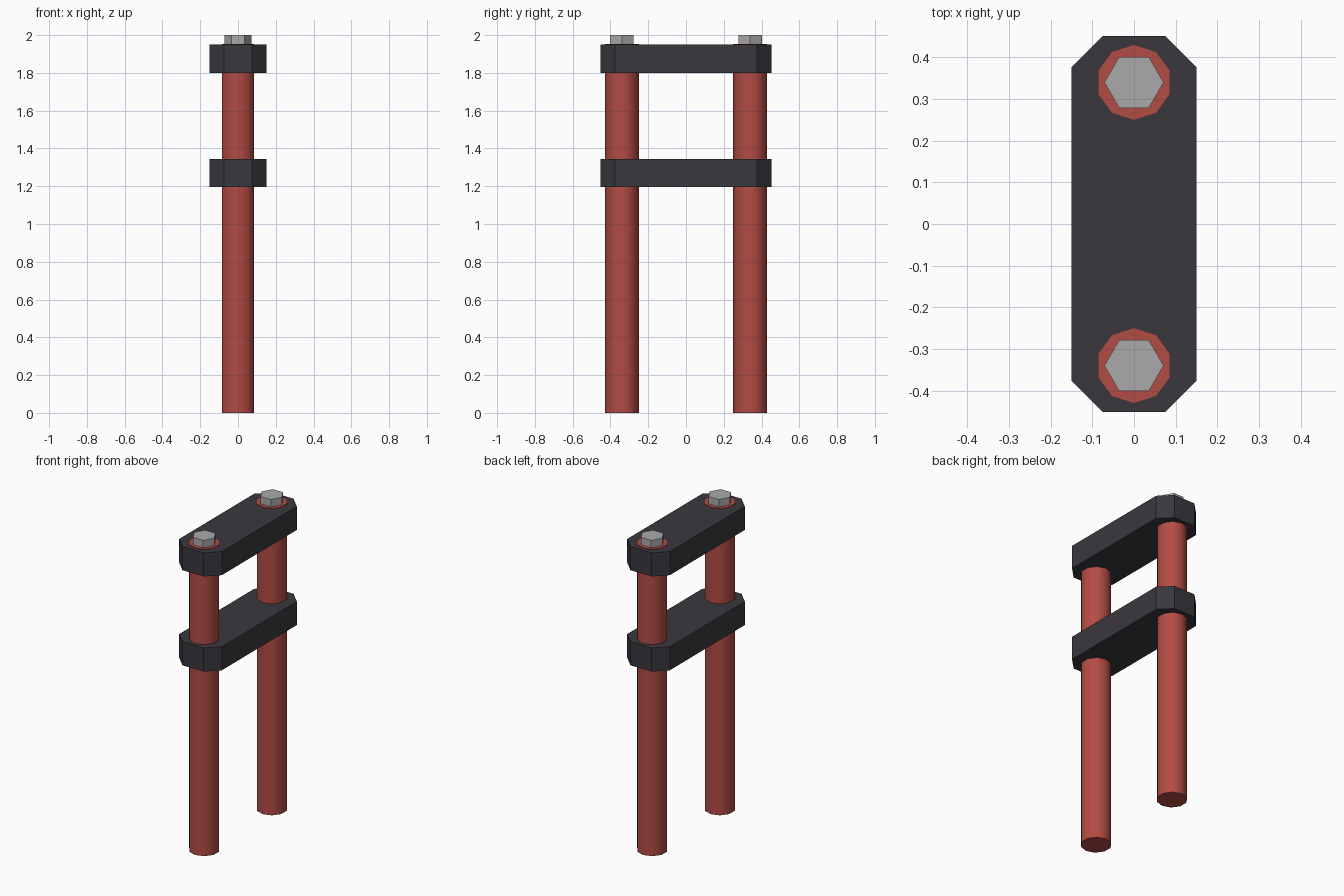
import bpy, bmesh, math

if "Cube" in bpy.data.objects:
    bpy.data.objects.remove(bpy.data.objects["Cube"])


def material(name, rgb):
    m = bpy.data.materials.new(name)
    m.diffuse_color = (*rgb, 1.0)
    m.use_nodes = True
    m.node_tree.nodes["Principled BSDF"].inputs["Base Color"].default_value = m.diffuse_color
    return m


red = material("tube_red", (0.45, 0.07, 0.058))
dark = material("clamp_charcoal", (0.042, 0.039, 0.047))
steel = material("bolt_grey", (0.40, 0.40, 0.40))


def cylinder(name, sides, radius, y, z0, z1, mat, turn=0.0, smooth=False):
    bpy.ops.mesh.primitive_cylinder_add(
        vertices=sides, radius=radius, depth=z1 - z0,
        location=(0, y, (z0 + z1) / 2), rotation=(0, 0, turn))
    ob = bpy.context.object
    ob.name = name
    ob.data.materials.append(mat)
    if smooth:
        bpy.ops.object.shade_smooth_by_angle(angle=math.radians(40))
    return ob


def clamp(name, z0, z1):
    # Octagonal plate: a rectangle with its four corners cut at 45 degrees
    w, l, c = 0.15, 0.4515, 0.075
    outline = [(w - c, -l), (w, c - l), (w, l - c), (w - c, l),
               (c - w, l), (-w, l - c), (-w, c - l), (c - w, -l)]
    bm = bmesh.new()
    base = bm.faces.new([bm.verts.new((x, y, z0)) for x, y in outline])
    top = bmesh.ops.extrude_face_region(bm, geom=[base])["geom"]
    bmesh.ops.translate(bm, vec=(0, 0, z1 - z0),
                        verts=[v for v in top if isinstance(v, bmesh.types.BMVert)])
    bmesh.ops.recalc_face_normals(bm, faces=bm.faces)
    me = bpy.data.meshes.new(name)
    bm.to_mesh(me)
    bm.free()
    me.materials.append(dark)
    bpy.context.collection.objects.link(bpy.data.objects.new(name, me))


# Two cross clamps joining the tubes
clamp("upper_clamp", 1.80, 1.95)
clamp("lower_clamp", 1.195, 1.345)

# Front and back tubes, each capped by a hexagonal bolt
for side, y in (("front", -0.34), ("back", 0.34)):
    cylinder(side + "_tube", 10, 0.09, y, 0.0, 1.953, red, smooth=True)
    cylinder(side + "_bolt", 6, 0.071, y, 1.945, 2.0, steel, turn=math.radians(30))
